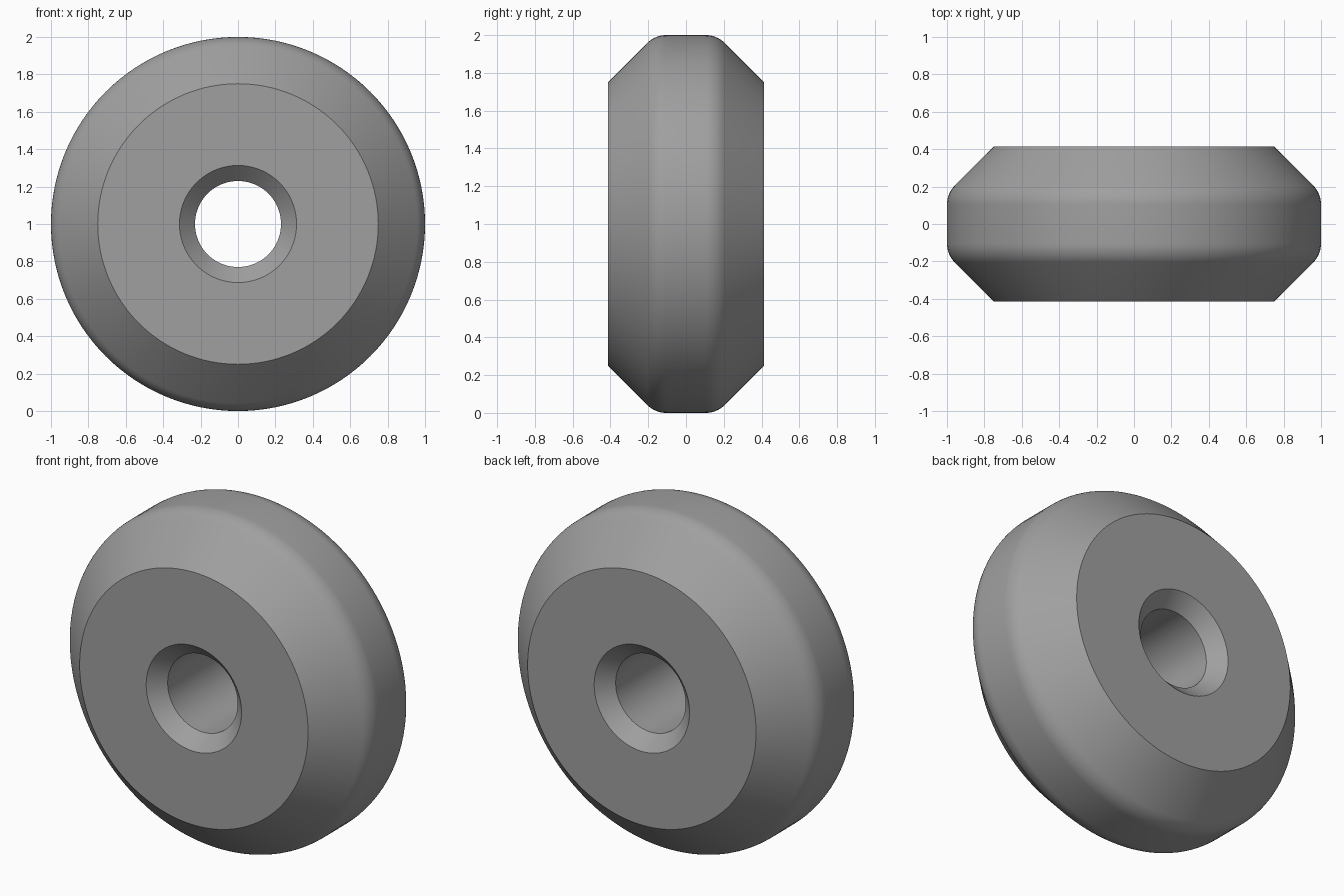
import bpy
import bmesh
import math
from mathutils import Matrix, Vector

if "Cube" in bpy.data.objects:
    bpy.data.objects.remove(bpy.data.objects["Cube"])

SEGMENTS = 128
HALF_WIDTH = 0.414
CORNER = 0.164      # where bevel and tread would meet
ROUND = 0.06        # tangent length of the rounded shoulder
HOLE = 0.23
CHAMFER = 0.083

grey = bpy.data.materials.new("mid grey")
grey.diffuse_color = (0.35, 0.35, 0.35, 1)
grey.use_nodes = True
grey.node_tree.nodes["Principled BSDF"].inputs["Base Color"].default_value = grey.diffuse_color

# Half cross-section as (radius, y): bore, chamfer, side face, bevel, rounded shoulder
half = [(HOLE, HALF_WIDTH - CHAMFER), (HOLE + CHAMFER, HALF_WIDTH), (0.75, HALF_WIDTH)]
radius = ROUND / math.tan(math.radians(22.5))
for i in range(9):
    a = math.radians(45 * (1 - i / 8))
    half.append((1 - radius + radius * math.cos(a), CORNER - ROUND + radius * math.sin(a)))
profile = half + [(r, -y) for r, y in reversed(half)]

# Wheel: spin the closed section around the y axis
bm = bmesh.new()
verts = [bm.verts.new((r, y, 0)) for r, y in profile]
edges = [bm.edges.new((v, verts[(i + 1) % len(verts)])) for i, v in enumerate(verts)]
bmesh.ops.spin(bm, geom=verts + edges, cent=(0, 0, 0), axis=(0, 1, 0),
               angle=math.tau, steps=SEGMENTS, use_merge=True)
bmesh.ops.remove_doubles(bm, verts=bm.verts, dist=1e-4)
bmesh.ops.recalc_face_normals(bm, faces=bm.faces)
bmesh.ops.transform(bm, matrix=Matrix.Translation(Vector((0, 0, 1))), verts=bm.verts)

mesh = bpy.data.meshes.new("wheel")
bm.to_mesh(mesh)
bm.free()
mesh.materials.append(grey)
wheel = bpy.data.objects.new("wheel", mesh)
bpy.context.collection.objects.link(wheel)

# Smooth surfaces with crisp edges at the faces and bore
bpy.context.view_layer.objects.active = wheel
wheel.select_set(True)
bpy.ops.object.shade_smooth_by_angle(angle=math.radians(30))
